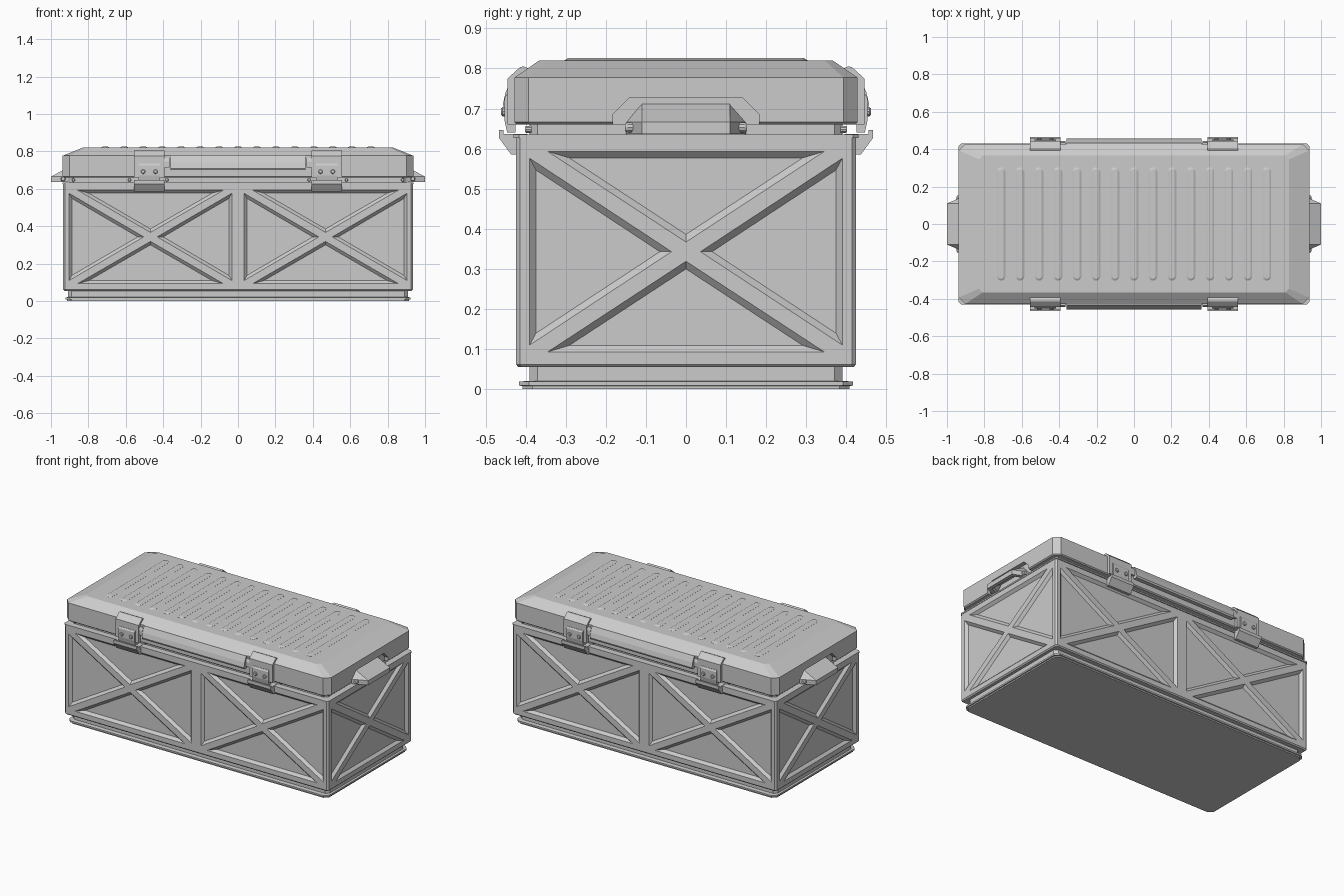
import bpy, bmesh
from math import cos, sin, pi
from mathutils import Vector

if "Cube" in bpy.data.objects:
    bpy.data.objects.remove(bpy.data.objects["Cube"])

SIGNS = [(sx, sy) for sx in (-1, 1) for sy in (-1, 1)]


def part(name, lofts):
    """One mesh object out of several closed lofts (each a list of rings)."""
    me = bpy.data.meshes.new(name)
    bm = bmesh.new()
    for rings in lofts:
        vs = [[bm.verts.new(p) for p in r] for r in rings]
        n = len(vs[0])
        for a, b in zip(vs, vs[1:]):
            for i in range(n):
                j = (i + 1) % n
                bm.faces.new((a[i], a[j], b[j], b[i]))
        bm.faces.new(vs[0][::-1])
        bm.faces.new(vs[-1])
    bmesh.ops.recalc_face_normals(bm, faces=bm.faces)
    bm.to_mesh(me)
    bm.free()
    ob = bpy.data.objects.new(name, me)
    bpy.context.collection.objects.link(ob)
    return ob


def octa(x, y, z, c):
    """Rectangle with chamfered corners at height z."""
    return [(x, y - c, z), (x - c, y, z), (c - x, y, z), (-x, y - c, z),
            (-x, c - y, z), (c - x, -y, z), (x - c, -y, z), (x, c - y, z)]


def prism_x(prof, x0, x1):
    return [[(x, y, z) for y, z in prof] for x in (x0, x1)]


def mirror(rings, sx, sy):
    return [[(p[0] * sx, p[1] * sy, p[2]) for p in r] for r in rings]


def disc_y(x, z, r, y0, y1, n=10):
    return [[(x + k * cos(2 * pi * i / n), y, z + k * sin(2 * pi * i / n)) for i in range(n)]
            for y, k in ((y0, r), (y1 - 0.2 * (y1 - y0), r), (y1, r * 0.75))]


def subtract(ob, lofts):
    cut = part("cutter", lofts)
    cut.hide_render = True
    m = ob.modifiers.new("cut", 'BOOLEAN')
    m.operation, m.solver, m.object = 'DIFFERENCE', 'EXACT', cut
    bpy.context.view_layer.objects.active = ob
    bpy.ops.object.modifier_apply(modifier=m.name)
    bpy.data.objects.remove(cut)


# Stepped base with a lip
part("base", [[octa(*r) for r in (
    (0.915, 0.408, 0.0, 0.025), (0.915, 0.408, 0.008, 0.025), (0.922, 0.416, 0.009, 0.025),
    (0.922, 0.416, 0.019, 0.025), (0.91, 0.39, 0.021, 0.02), (0.91, 0.39, 0.06, 0.02))]])

# Main body
body = part("body", [[octa(*r) for r in (
    (0.928, 0.418, 0.055, 0.01), (0.935, 0.424, 0.062, 0.01), (0.935, 0.424, 0.627, 0.01))]])


def panel_cutters(w, h, to_world, depth=0.016, inset=0.016):
    """Four triangular tapered pockets that leave an X brace."""
    tris = []
    for s in (-1, 1):
        tris.append([(-w + 0.045, s * h), (w - 0.045, s * h), (0, s * 0.024)])
        tris.append([(s * w, h - 0.017), (s * w, 0.017 - h), (s * 0.036, 0)])
    out = []
    for t in tris:
        a, b, c = (Vector(p) for p in t)
        la, lb, lc = (b - c).length, (c - a).length, (a - b).length
        per = la + lb + lc
        centre = (a * la + b * lb + c * lc) / per
        r = abs((b - a).cross(c - a)) / per
        out.append([[to_world(*(centre + (p - centre) * (1 - inset * k / r)), depth * k)
                     for p in (a, b, c)] for k in (-0.5, 1)])
    return out


pockets = []
for s in (-1, 1):
    pockets += panel_cutters(0.39, 0.25, lambda u, v, d: (s * (0.935 - d), u, 0.343 + v))
    for cx in (-0.468, 0.468):
        pockets += panel_cutters(0.435, 0.25, lambda u, v, d: (cx + u, s * (0.424 - d), 0.343 + v))
subtract(body, pockets)

# Flange on top of the body and the neck under the lid
part("body_flange", [[octa(0.938, 0.43, z, 0.014) for z in (0.626, 0.635)]])
part("neck", [[octa(0.90, 0.39, z, 0.02) for z in (0.63, 0.665)]])
part("neck_screws", [mirror(disc_y(x, 0.648, 0.009, 0.385, 0.402), sx, sy)
                     for sx, sy in SIGNS for x in (0.38, 0.58, 0.88)])

# Lid with chamfered corners, sloped top edges and end notches for the handles
lid = part("lid", [[octa(*r) for r in (
    (0.93, 0.422, 0.66, 0.033), (0.937, 0.428, 0.666, 0.035),
    (0.937, 0.428, 0.777, 0.035), (0.83, 0.366, 0.82, 0.02))]])
notch = [(-0.182, 0.64), (-0.182, 0.686), (-0.14, 0.728), (0.14, 0.728), (0.182, 0.686), (0.182, 0.64)]
subtract(lid, [[[(s * x, y, z) for y, z in notch] for x in (0.91, 0.96)] for s in (-1, 1)])


# Raised round-ended ribs on the lid
def capsule(x, half, r, z, n=8):
    return [(x + r * cos(a), s * half + r * sin(a), z)
            for s, start in ((1, 0), (-1, pi)) for a in (start + pi * i / n for i in range(n + 1))]


part("lid_ribs", [[capsule(i * 0.1015, 0.28, r, z)
                   for r, z in ((0.023, 0.815), (0.023, 0.8205), (0.013, 0.826))]
                  for i in range(-7, 8)])


# End handles, hollow from below, with pivot pins
def hood(x0, x1, y0, y1, z0, z1, z2):
    side = lambda z: [(x0, -y0, z), (x1, -y1, z), (x1, y1, z), (x0, y0, z)]
    xi = x0 + 0.008
    return [side(z0), side(z1), [(x0, -y1, z2), (xi, -y1, z2), (xi, y1, z2), (x0, y1, z2)]]


for s, side in ((-1, "left"), (1, "right")):
    handle = part(side + "_handle", [mirror(hood(0.905, 1.0, 0.15, 0.11, 0.637, 0.666, 0.711), s, 1)])
    subtract(handle, [mirror(hood(0.89, 0.978, 0.128, 0.094, 0.62, 0.656, 0.695), s, 1)])
part("handle_pivots", [mirror(disc_y(0.935, 0.653, 0.013, 0.12, 0.152), sx, sy) for sx, sy in SIGNS])

# Long grip bars on front and back of the lid
grip = [(0.42, 0.777), (0.434, 0.777), (0.45, 0.74), (0.457, 0.71), (0.453, 0.70), (0.42, 0.70)]
lug = [(0.42, 0.765), (0.436, 0.765), (0.444, 0.745), (0.444, 0.715), (0.42, 0.715)]
part("grip_bars", [mirror(prism_x(grip, -0.362, 0.362), 1, s) for s in (-1, 1)])
part("grip_lugs", [mirror(prism_x(lug, 0.366, 0.392), sx, sy) for sx, sy in SIGNS])

# Latches: upper plate wrapped over the lid edge, centre flap, lower catch, screws
upper = [(0.38, 0.795), (0.405, 0.805), (0.414, 0.803), (0.445, 0.775), (0.445, 0.66), (0.42, 0.66), (0.42, 0.765)]
flap = [(0.425, 0.735), (0.447, 0.735), (0.453, 0.725), (0.453, 0.672), (0.446, 0.64), (0.425, 0.64)]
catch = [(0.395, 0.637), (0.455, 0.637), (0.455, 0.646), (0.466, 0.646), (0.466, 0.626), (0.436, 0.585), (0.42, 0.585)]
for name, prof, half in (("latch_plates", upper, 0.082), ("latch_flaps", flap, 0.058),
                         ("latch_catches", catch, 0.082)):
    part(name, [mirror(prism_x(prof, 0.474 - half, 0.474 + half), sx, sy) for sx, sy in SIGNS])
part("latch_screws", [mirror(disc_y(0.474 + dx, 0.692, 0.012, 0.445, 0.461), sx, sy)
                      for sx, sy in SIGNS for dx in (-0.033, 0.033)])
